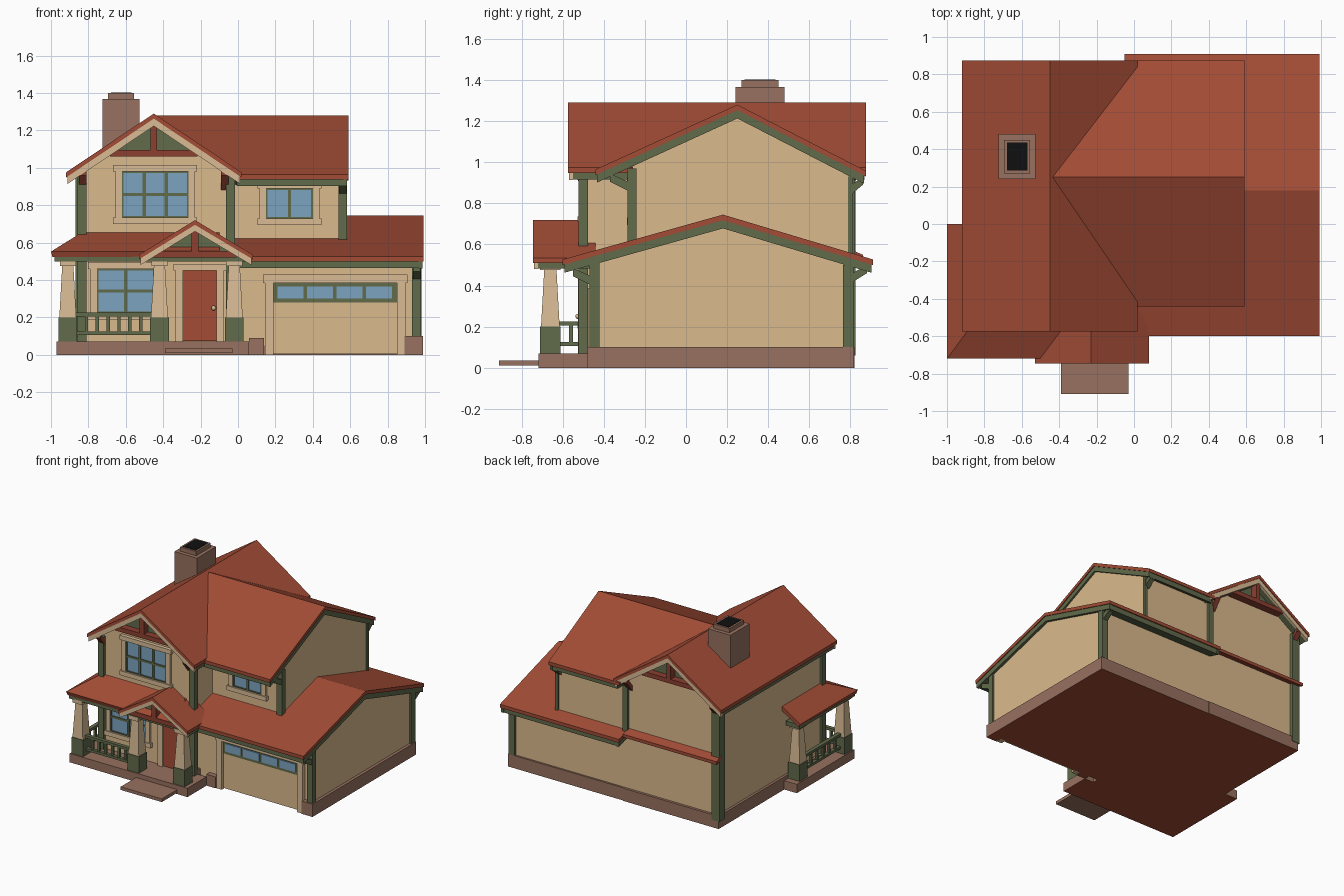
import bpy, bmesh
from math import pi
from mathutils import Vector

if "Cube" in bpy.data.objects:
    bpy.data.objects.remove(bpy.data.objects["Cube"])


def material(name, r, g, b):
    m = bpy.data.materials.new(name)
    m.use_nodes = True
    m.diffuse_color = (r, g, b, 1)
    m.node_tree.nodes["Principled BSDF"].inputs["Base Color"].default_value = (r, g, b, 1)
    return m


WALL = material("cream wall", .71, .49, .27)
TRIM = material("pale trim", .69, .5, .3)
ROOF = material("red roof", .36, .072, .036)
GREEN = material("olive green", .12, .145, .07)
BROWN = material("brown stone", .31, .165, .115)
BLUE = material("window blue", .2, .37, .53)
DARK = material("dark flue", .005, .005, .005)
BEAM = material("dark red timber", .26, .05, .03)


def finish(name, bm, mat):
    bmesh.ops.recalc_face_normals(bm, faces=bm.faces)
    me = bpy.data.meshes.new(name)
    bm.to_mesh(me)
    bm.free()
    ob = bpy.data.objects.new(name, me)
    me.materials.append(mat)
    bpy.context.collection.objects.link(ob)
    return ob


def prism(name, axis, pts, a0, a1, mat):
    """Extrude a side profile (points are (y, z) for axis x, (x, z) for axis y)."""
    bm = bmesh.new()
    put = (lambda p: (a0, p[0], p[1])) if axis == "x" else (lambda p: (p[0], a0, p[1]))
    face = bm.faces.new([bm.verts.new(put(p)) for p in pts])
    ext = bmesh.ops.extrude_face_region(bm, geom=[face])["geom"]
    d = a1 - a0
    bmesh.ops.translate(bm, verts=[v for v in ext if isinstance(v, bmesh.types.BMVert)],
                        vec=Vector((d, 0, 0) if axis == "x" else (0, d, 0)))
    return finish(name, bm, mat)


def box(name, x0, x1, y0, y1, z0, z1, mat):
    return prism(name, "y", [(x0, z0), (x1, z0), (x1, z1), (x0, z1)], y0, y1, mat)


class Gable:
    """Gable roof with red covering, under-layer, end boards and a matching wall block.
    A valley length stretches the ridge at its start to meet another roof."""

    def __init__(self, name, axis, lo, ridge, hi, a0, a1, board, t=.027, u=.04, valley=0):
        self.name, self.axis, self.lo, self.ridge, self.hi = name, axis, lo, ridge, hi
        self.t, self.u = t, u
        covers = [self.chevron("roof", 0, t, 0, a0, a1, ROOF),
                  self.chevron("soffit", t, t + u, .012, a0 + .025, a1 - .025, GREEN)]
        self.chevron("board_end", t, t + u, .008, a1 - .026, a1 - .006, board)
        if not valley:
            self.chevron("board_start", t, t + u, .008, a0 + .006, a0 + .026, board)
        for ob in covers:
            for v in ob.data.vertices:
                if v.co.x < a0 + .03 and abs(v.co.y - ridge[0]) < .001:
                    v.co.x -= valley

    def z(self, c):
        e = self.lo if c < self.ridge[0] else self.hi
        f = (c - e[0]) / (self.ridge[0] - e[0])
        return e[1] + f * (self.ridge[1] - e[1])

    def chevron(self, part, top, bottom, inset, a0, a1, mat):
        cs = [self.lo[0] + inset, self.ridge[0], self.hi[0] - inset]
        pts = [(c, self.z(c) - top) for c in cs] + [(c, self.z(c) - bottom) for c in cs[::-1]]
        return prism(self.name + "_" + part, self.axis, pts, a0, a1, mat)

    def walls(self, c0, c1, a0, a1, base):
        d = self.t + self.u - .01
        pts = [(c0, base), (c1, base)] + [(c, self.z(c) - d) for c in (c1, self.ridge[0], c0)]
        prism(self.name + "_walls", self.axis, pts, a0, a1, WALL)

    def truss(self, part, level, back, front):
        """Green infill, collar beam and king post between two depths."""
        top, r = self.ridge[1] - self.t - self.u, self.ridge[0]
        half = (top - level) * (self.hi[0] - r) / (self.ridge[1] - self.hi[1])
        n = self.name + "_" + part
        prism(n + "_infill", "y", [(r - half, level), (r + half, level), (r, top)],
              back, back + (front - back) * .1, GREEN)
        box(n + "_collar", r - half - .02, r + half + .02, back, front, level - .02, level + .015, BEAM)
        box(n + "_king_post", r - .018, r + .018, back, front, level, top + .03, BEAM)


# Main roofs and wall blocks
left = Gable("left_house", "y", (-.92, .975), (-.45, 1.29), (.02, .975), -.575, .875, TRIM)
left.walls(-.84, -.04, -.5, .8, .05)
left.truss("front", 1.08, -.5, -.56)
left.truss("back", 1.08, .8, .86)
upper = Gable("upper_right", "x", (-.44, .965), (.25, 1.28), (.875, .958), -.03, .59, GREEN, valley=.42)
upper.walls(-.26, .8, -.1, .57, .5)
garage = Gable("garage", "x", (-.6, .527), (.18, .745), (.91, .527), -.05, .992, GREEN)
garage.walls(-.44, .8, -.06, .965, .05)

# Skirt roof along the back
prism("back_skirt_roof", "x", [(.79, .58), (.86, .55), (.86, .525), (.79, .545)], -.87, -.05, ROOF)

# Foundation, deck and step, with red undersides
bases = [
    box("left_foundation", -.86, -.02, -.48, .82, 0, .1, BROWN),
    box("garage_foundation", -.02, .988, -.435, .815, 0, .1, BROWN),
    box("garage_foundation_right", .89, .988, -.48, -.435, 0, .1, BROWN),
    box("garage_foundation_left", .06, .14, -.48, -.435, 0, .09, BROWN),
    box("front_deck", -.97, .06, -.718, -.48, 0, .07, BROWN),
    box("side_deck", -.97, -.86, -.48, 0, 0, .07, BROWN),
]
for ob in bases:
    ob.data.materials.append(ROOF)
    for p in ob.data.polygons:
        p.material_index = 1 if p.normal.z < -.5 else 0
box("front_step", -.39, -.03, -.91, -.71, .01, .035, BROWN)

# Green corner posts
for name, x, y, z0, z1, h in (("left_front", -.835, -.5, .07, .96, .024),
                              ("left_back", -.835, .79, .06, .96, .034),
                              ("middle_front", -.04, -.5, .07, .96, .024),
                              ("middle_back", -.04, .8, .55, .96, .022),
                              ("upper_front", .56, -.262, .6, .97, .022),
                              ("upper_back", .565, .8, .55, .93, .012),
                              ("garage_front", .955, -.445, .1, .52, .024),
                              ("garage_back", .955, .79, .1, .5, .026)):
    box(name + "_post", x - h, x + h, y - h, y + h, z0, z1, GREEN)


# Eave braces
def brace(name, x, y, z, out, mat, drop, w=.04):
    prism(name, "x", [(y, z - drop), (y + out, z - .04), (y + out, z), (y, z - drop + .045)],
          x - w / 2, x + w / 2, mat)


for x in (-.83, -.07):
    brace("gable_brace_front", x, -.5, 1.0, -.065, BEAM, .12)
    brace("gable_brace_back", x, .8, 1.0, .065, BEAM, .12)
for x, y, z, out in ((.56, -.27, .945, -.1), (.55, .8, .93, .06),
                     (.955, -.45, .485, -.1), (.955, .8, .5, .08)):
    brace("eave_brace", x, y, z, out, GREEN, .09)

# Chimney
box("chimney_shaft", -.725, -.527, .24, .48, .95, 1.367, BROWN)
box("chimney_cap", -.695, -.555, .27, .45, 1.36, 1.4, BROWN)
box("chimney_flue", -.68, -.57, .285, .435, 1.397, 1.403, DARK)

# Porch hip roof wrapping the left corner
bm = bmesh.new()
e, r, w = .552, .658, -.83
v = [bm.verts.new(c) for c in ((-1, -.72, e), (-.1, -.72, e), (-.1, -.49, r),
                               (w, -.49, r), (w, 0, r), (-1, 0, e))]
bm.faces.new((v[0], v[1], v[2], v[3]))
bm.faces.new((v[0], v[3], v[4], v[5]))
hip = finish("porch_hip_roof", bm, ROOF)
mod = hip.modifiers.new("thickness", "SOLIDIFY")
mod.thickness, mod.offset = .03, -1
box("porch_front_beam", -.98, .04, -.71, -.62, .5, .535, GREEN)
box("porch_side_beam", -.98, -.86, -.62, -.02, .5, .535, GREEN)
box("porch_ceiling", -.86, .04, -.62, -.5, .505, .525, TRIM)

# Porch entrance gable
porch = Gable("porch_gable", "y", (-.53, .535), (-.23, .72), (.08, .535), -.745, -.44, TRIM, .025, .035)
porch.truss("front", .54, -.66, -.725)

# Tapered porch columns
for x, y in ((-.91, -.66), (-.42, -.66), (-.02, -.66), (-.91, -.1)):
    box("column_base", x - .05, x + .05, y - .05, y + .05, .07, .2, GREEN)
    bpy.ops.mesh.primitive_cone_add(vertices=4, radius1=.064, radius2=.042, depth=.28,
                                    location=(x, y, .34), rotation=(0, 0, pi / 4))
    bpy.context.object.name = "column_shaft"
    bpy.context.object.data.materials.append(TRIM)
    box("column_cap", x - .043, x + .043, y - .05, y + .05, .475, .505, TRIM)

# Porch railings
for z in (.105, .205):
    box("front_rail", -.87, -.46, -.675, -.645, z, z + .02, GREEN)
    box("side_rail", -.925, -.895, -.62, -.14, z, z + .02, GREEN)
for i in range(6):
    x, y = -.81 + i * .058, -.56 + i * .075
    box("front_baluster", x - .009, x + .009, -.669, -.651, .11, .21, GREEN)
    box("side_baluster", -.919, -.901, y - .009, y + .009, .11, .21, GREEN)


# Windows
def window(name, x0, x1, z0, z1, y, cols, rows):
    t = .035
    box(name + "_glass", x0, x1, y - .008, y, z0, z1, BLUE)
    for s, a, b in (("left", x0 - t, x0), ("right", x1, x1 + t)):
        box(name + "_trim_" + s, a, b, y - .02, y, z0, z1, TRIM)
    box(name + "_head", x0 - t - .012, x1 + t + .012, y - .028, y, z1, z1 + .035, TRIM)
    box(name + "_sill", x0 - t - .012, x1 + t + .012, y - .028, y, z0 - .035, z0, TRIM)
    for i in range(cols + 1):
        x = x0 + (x1 - x0) * i / cols
        box(name + "_mullion", x - .009, x + .009, y - .016, y, z0, z1, GREEN)
    for i in range(rows + 1):
        z = z0 + (z1 - z0) * i / rows
        box(name + "_transom", x0, x1, y - .015, y, z - .008, z + .008, GREEN)


window("upper_left_window", -.62, -.265, .735, .98, -.5, 3, 2)
window("porch_window", -.755, -.445, .225, .46, -.5, 2, 2)
window("upper_right_window", .15, .4, .73, .89, -.26, 2, 1)

# Front door
box("front_door", -.295, -.115, -.515, -.5, .075, .45, ROOF)
for x in (-.335, -.115):
    box("door_jamb", x, x + .04, -.525, -.5, .07, .45, TRIM)
box("door_head", -.345, -.065, -.53, -.5, .45, .485, TRIM)
bpy.ops.mesh.primitive_uv_sphere_add(segments=12, ring_count=8, radius=.013, location=(-.13, -.525, .25))
bpy.context.object.name = "door_knob"
bpy.context.object.data.materials.append(TRIM)
bpy.ops.object.shade_smooth()

# Garage door with a row of panes
box("garage_door", .19, .85, -.45, -.43, .005, .29, WALL)
box("garage_door_band", .19, .85, -.453, -.43, .28, .385, GREEN)
for i in range(4):
    x = .21 + i * .158
    box("garage_pane", x, x + .14, -.46, -.452, .302, .365, BLUE)
for x in (.145, .85):
    box("garage_jamb", x, x + .045, -.475, -.43, 0, .385, TRIM)
box("garage_head", .135, .905, -.48, -.43, .385, .43, TRIM)
